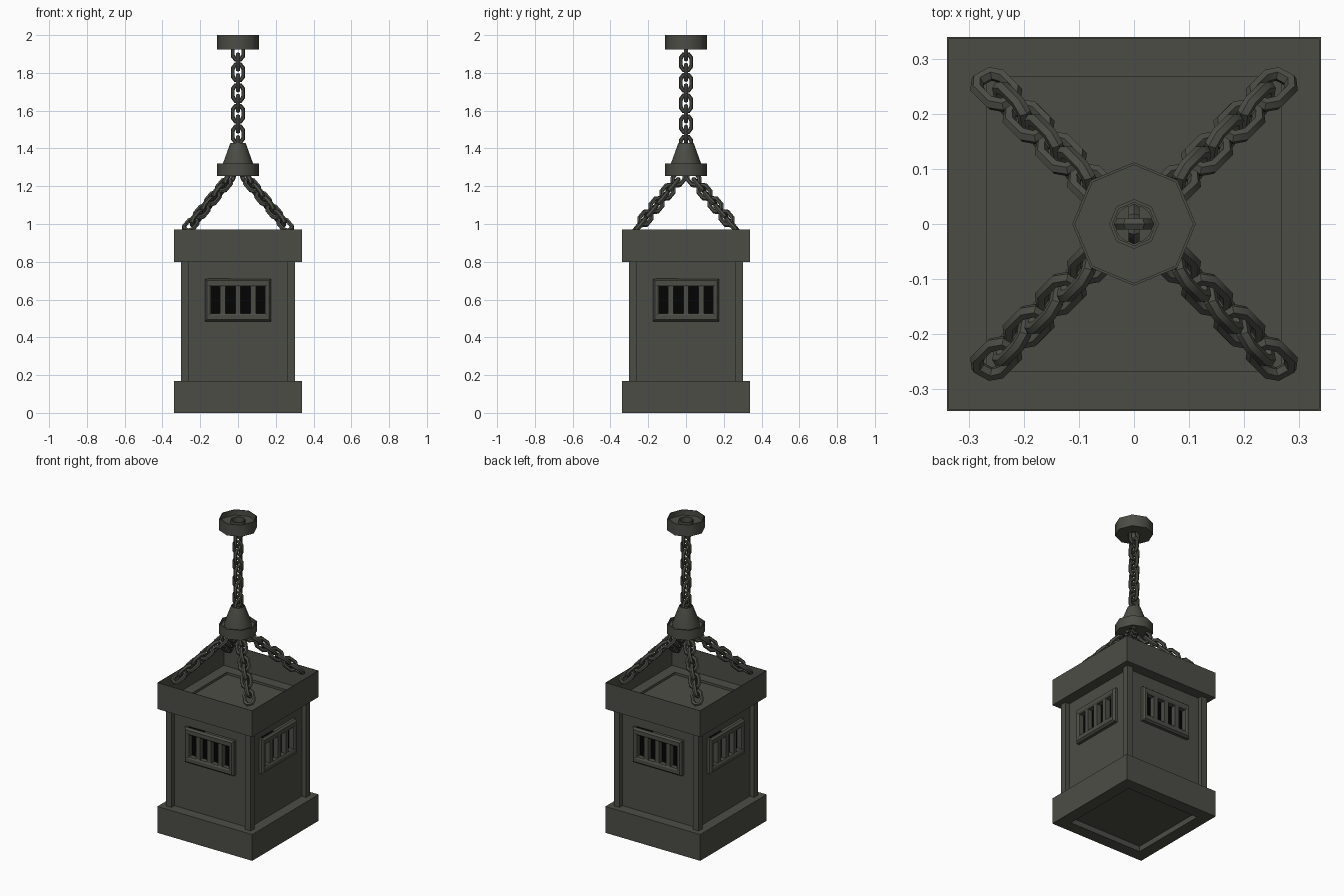
import bpy, bmesh, math
from mathutils import Matrix, Vector

if "Cube" in bpy.data.objects:
    bpy.data.objects.remove(bpy.data.objects["Cube"])


def material(name, rgb):
    m = bpy.data.materials.new(name)
    m.diffuse_color = (*rgb, 1)
    m.use_nodes = True
    m.node_tree.nodes["Principled BSDF"].inputs["Base Color"].default_value = m.diffuse_color
    return m


IRON = material("dark_iron", (0.073, 0.073, 0.061))
BLACK = material("black_opening", (0.001, 0.001, 0.001))
CORNERS = ((1, 1), (-1, 1), (-1, -1), (1, -1))


def finish(bm, name, mat=IRON, smooth=0):
    bmesh.ops.recalc_face_normals(bm, faces=bm.faces)
    me = bpy.data.meshes.new(name)
    bm.to_mesh(me)
    bm.free()
    me.materials.append(mat)
    ob = bpy.data.objects.new(name, me)
    bpy.context.collection.objects.link(ob)
    if smooth:
        bpy.ops.object.select_all(action='DESELECT')
        ob.select_set(True)
        bpy.context.view_layer.objects.active = ob
        bpy.ops.object.shade_smooth_by_angle(angle=math.radians(smooth))
    return ob


def add_box(bm, lo, hi, xf=Matrix()):
    lo, hi = Vector(lo), Vector(hi)
    m = xf @ Matrix.Translation((lo + hi) / 2) @ Matrix.Diagonal((*(hi - lo), 1))
    bmesh.ops.create_cube(bm, size=1, matrix=m)


def bridge(bm, rings):
    """Join successive vertex loops with quads, last back to first."""
    for a, b in zip(rings, rings[1:] + rings[:1]):
        n = len(a)
        for i in range(n):
            j = (i + 1) % n
            bm.faces.new((a[i], a[j], b[j], b[i]))


def lathe(name, profile, sides, smooth=0):
    """Closed (radius, z) section spun round z."""
    bm = bmesh.new()
    bridge(bm, [[bm.verts.new((r * math.cos(math.tau * i / sides),
                               r * math.sin(math.tau * i / sides), z))
                 for i in range(sides)] for r, z in profile])
    finish(bm, name, smooth=smooth)


def square_tube(name, profile):
    """Closed (half width, z) section swept round a square."""
    bm = bmesh.new()
    bridge(bm, [[bm.verts.new((sx * h, sy * h, z)) for sx, sy in CORNERS]
                for h, z in profile])
    finish(bm, name)


# Lower band, with a recess underneath
square_tube("bottom_band", [(0.339, 0), (0.339, 0.17), (0.262, 0.17), (0.262, 0)])

# Upper band: thin upstanding sides around a sunken tray
square_tube("top_band", [(0.339, 0.80), (0.339, 0.97), (0.336, 0.97),
                         (0.336, 0.825), (0.268, 0.825), (0.268, 0.80)])

# Floor and ceiling panels closing the body
bm = bmesh.new()
add_box(bm, (-0.27, -0.27, 0.035), (0.27, 0.27, 0.05))
add_box(bm, (-0.272, -0.272, 0.79), (0.272, 0.272, 0.81))
finish(bm, "floor_and_ceiling")

# Corner posts
bm = bmesh.new()
for sx, sy in CORNERS:
    x, y = sx * 0.283, sy * 0.283
    add_box(bm, (x - 0.02, y - 0.02, 0.165), (x + 0.02, y + 0.02, 0.805))
finish(bm, "corner_posts")


def opening_rings(bm, turn, steps):
    """Rectangles (half width, z low, z high, y) stacked through a wall."""
    return [[bm.verts.new(turn @ Vector((sx * hw, y, z1 if sz > 0 else z0)))
             for sx, sz in CORNERS] for hw, z0, z1, y in steps]


# Each side: pierced wall with bevelled frame, deep bars and dark opening
for k, side in enumerate(("front", "right", "back", "left")):
    turn = Matrix.Rotation(k * math.pi / 2, 4, 'Z')
    bm = bmesh.new()
    bridge(bm, opening_rings(bm, turn, [
        (0.272, 0.04, 0.805, -0.272), (0.145, 0.525, 0.669, -0.272),
        (0.145, 0.525, 0.669, -0.262), (0.262, 0.04, 0.805, -0.262)]))
    finish(bm, side + "_wall")

    bm = bmesh.new()
    bridge(bm, opening_rings(bm, turn, [
        (0.175, 0.484, 0.71, -0.27), (0.175, 0.484, 0.71, -0.29),
        (0.165, 0.494, 0.70, -0.302), (0.153, 0.517, 0.677, -0.302),
        (0.144, 0.526, 0.668, -0.296), (0.144, 0.526, 0.668, -0.268)]))
    finish(bm, side + "_window_frame")

    bm = bmesh.new()
    for x in (-0.08, 0, 0.08):
        add_box(bm, (x - 0.014, -0.296, 0.52), (x + 0.014, -0.262, 0.674), turn)
    finish(bm, side + "_window_bars")

    bm = bmesh.new()
    add_box(bm, (-0.147, -0.264, 0.522), (0.147, -0.259, 0.672), turn)
    finish(bm, side + "_window_opening", BLACK)

    # Narrow dark gap along the top of the frame
    bm = bmesh.new()
    add_box(bm, (-0.16, -0.286, 0.709), (-0.04, -0.273, 0.7105), turn)
    finish(bm, side + "_frame_gap", BLACK)

# Ceiling cup with an open centre tube
lathe("ceiling_mount", [(0.112, 1.925), (0.112, 2.0), (0.107, 2.0), (0.107, 1.965),
                        (0.045, 1.965), (0.045, 1.985), (0.039, 1.985), (0.039, 1.925)],
      8, smooth=50)

# Hub: octagonal collar and tapering open cone
lathe("hub_collar", [(0.112, 1.255), (0.112, 1.32), (0.106, 1.32), (0.106, 1.30),
                     (0.002, 1.30), (0.002, 1.255)], 8, smooth=50)
lathe("hub_cone", [(0.08, 1.29), (0.08, 1.32), (0.04, 1.43), (0.034, 1.43), (0.034, 1.29)],
      16, smooth=35)


def add_link(bm, mat, wire):
    """Octagonal chain link in the local xz plane, hexagonal wire."""
    path = [(0.027, 0.022), (0.014, 0.041), (-0.014, 0.041), (-0.027, 0.022),
            (-0.027, -0.022), (-0.014, -0.041), (0.014, -0.041), (0.027, -0.022)]
    rings = []
    for x, z in path:
        out = Vector((x, 0, z * 0.8)).normalized()
        ring = []
        for i in range(6):
            a = math.tau * i / 6
            p = Vector((x, 0, z)) + wire * (math.cos(a) * out + math.sin(a) * Vector((0, 1, 0)))
            ring.append(bm.verts.new(mat @ p))
        rings.append(ring)
    bridge(bm, rings)


def chain(name, start, end, count, roll, wire):
    """Links along a line, alternately turned; roll is in quarter turns."""
    start, end = Vector(start), Vector(end)
    w = (end - start).normalized()
    u = Vector((0, 0, 1)).cross(w)
    u = u.normalized() if u.length > 1e-4 else Vector((-1, 0, 0))
    frame = Matrix((u, w.cross(u), w)).transposed().to_4x4()
    bm = bmesh.new()
    for i in range(count):
        p = start.lerp(end, i / (count - 1))
        spin = Matrix.Rotation((i + roll) * math.pi / 2, 4, 'Z')
        add_link(bm, Matrix.Translation(p) @ frame @ spin, wire)
    finish(bm, name, smooth=35)


# Hanging chain and the four mirrored chains down to the top corners
chain("hanging_chain", (0, 0, 1.912), (0, 0, 1.42), 10, 0, 0.0115)
for sx, xn in ((-1, "left"), (1, "right")):
    for sy, yn in ((-1, "front"), (1, "back")):
        chain(f"{yn}_{xn}_chain", (sx * 0.045, sy * 0.04, 1.24),
              (sx * 0.25, sy * 0.244, 0.995), 8, 1 - 0.28 * sx * sy, 0.013)
